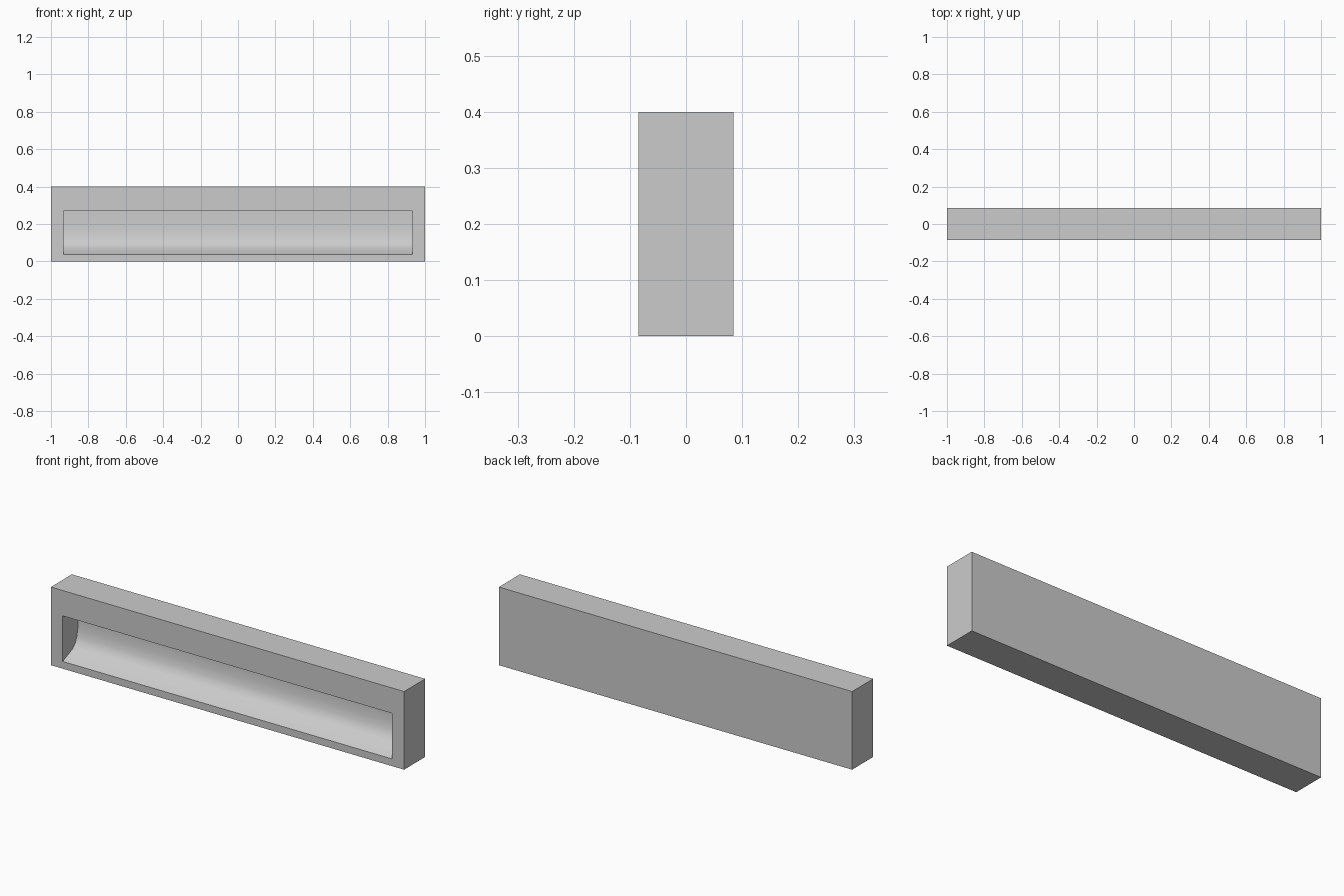
import bpy, bmesh, math

if "Cube" in bpy.data.objects:
    bpy.data.objects.remove(bpy.data.objects["Cube"])

W, D, H = 1.0, 0.085, 0.40          # half width, half depth, height
RW = 0.933                          # recess half width
# Recess cross-section (depth from front, z), from lower lip to upper edge
PROFILE = [(0, 0.037), (0.08, 0.071), (0.101, 0.092), (0.114, 0.12),
           (0.121, 0.155), (0.125, 0.197), (0.125, 0.27), (0, 0.27)]

bm = bmesh.new()

# Outer block without its front face
bmesh.ops.create_cube(bm, size=1)
for v in bm.verts:
    v.co = (v.co.x * 2 * W, v.co.y * 2 * D, (v.co.z + 0.5) * H)
front = min(bm.faces, key=lambda f: f.calc_center_median().y)
bmesh.ops.delete(bm, geom=[front], context='FACES_ONLY')
bm.verts.ensure_lookup_table()


def corner(x, z):
    return next(v for v in bm.verts
                if v.co.y < 0 and v.co.x * x > 0 and (v.co.z > 0.2) == z)


outer = [corner(-1, False), corner(1, False), corner(1, True), corner(-1, True)]

# Scooped recess: two end walls joined by strips
left = [bm.verts.new((-RW, -D + d, z)) for d, z in PROFILE]
right = [bm.verts.new((RW, -D + d, z)) for d, z in PROFILE]
bm.faces.new(left)
bm.faces.new(right[::-1])
for i in range(len(PROFILE) - 1):
    bm.faces.new((left[i], right[i], right[i + 1], left[i + 1]))

# Front frame around the recess
inner = [left[0], right[0], right[-1], left[-1]]
for i in range(4):
    j = (i + 1) % 4
    bm.faces.new((outer[i], outer[j], inner[j], inner[i]))

bmesh.ops.recalc_face_normals(bm, faces=bm.faces)
mesh = bpy.data.meshes.new("recessed_panel")
bm.to_mesh(mesh)
bm.free()

# Single grey material
grey = bpy.data.materials.new("light grey")
grey.diffuse_color = (0.6, 0.6, 0.6, 1)
grey.use_nodes = True
grey.node_tree.nodes["Principled BSDF"].inputs["Base Color"].default_value = grey.diffuse_color
mesh.materials.append(grey)

panel = bpy.data.objects.new("recessed_panel", mesh)
bpy.context.collection.objects.link(panel)
bpy.context.view_layer.objects.active = panel
panel.select_set(True)
bpy.ops.object.shade_smooth_by_angle(angle=math.radians(35))
